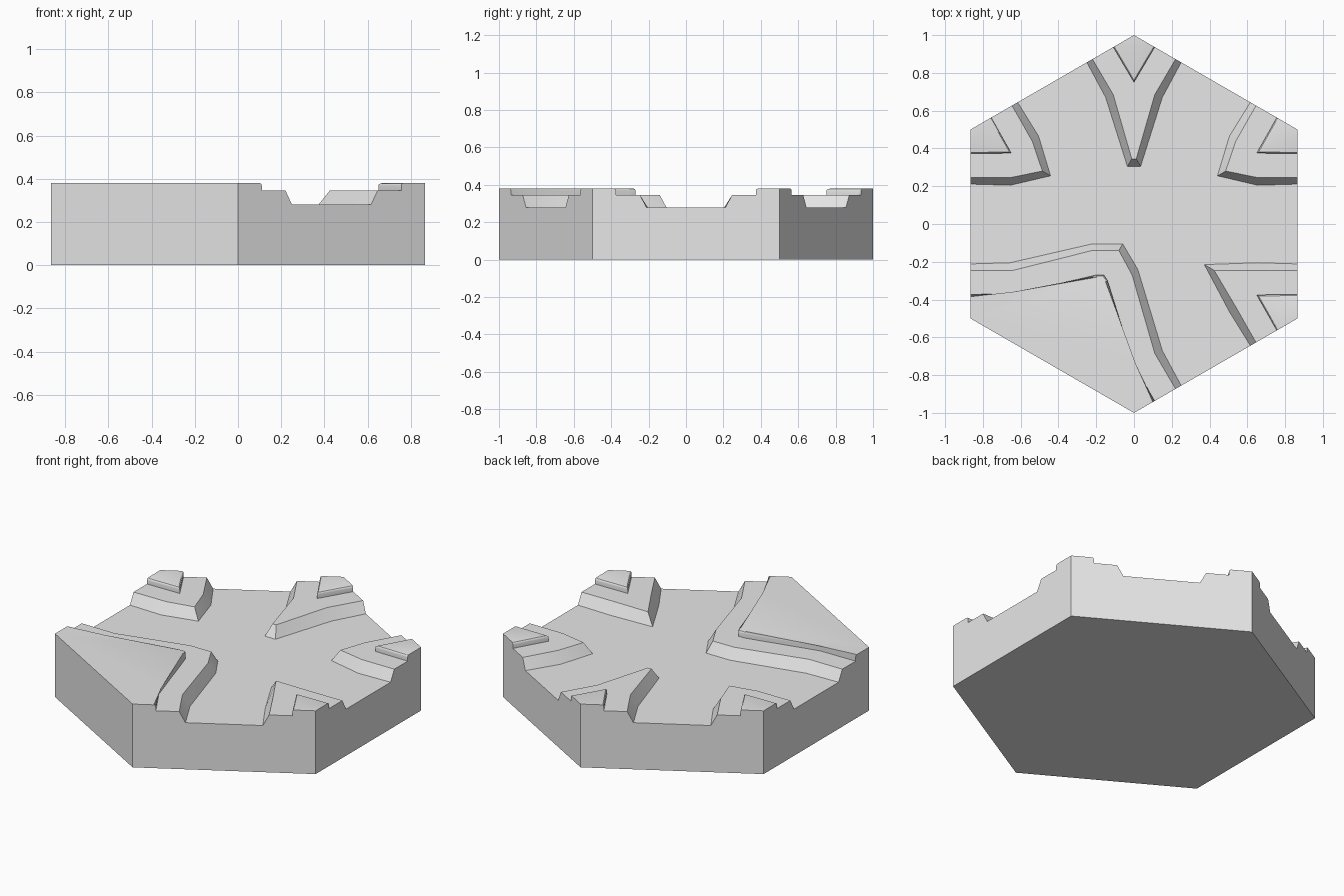
import bpy
import bmesh
from math import radians, sqrt
from mathutils import Matrix, Vector

cube = bpy.data.objects.get("Cube")
if cube:
    bpy.data.objects.remove(cube, do_unlink=True)

BED, BANK, TOP = 0.28, 0.345, 0.38
BEVEL = 0.012


def rim(x):
    """Point on the hexagon edge next to the corner at (0, 1)."""
    return (x, 1 - abs(x) / sqrt(3))


def turn(points, degrees):
    m = Matrix.Rotation(radians(degrees), 2)
    return [m @ Vector(p) for p in points]


def side(edge, bend):
    return [rim(edge), bend], [(-bend[0], bend[1]), rim(-edge)]


FOOT = side(0.25, (0.15, 0.67))    # foot of the bank
CREST = side(0.22, (0.11, 0.685))  # crest of the bank
STEP = side(0.11, (0, 0.75))       # edge of the upper terrace


def corner_plateau(angle, foot_tip, crest_tip):
    """Plateau round one corner; only the length of its point differs."""
    foot = FOOT[0] + foot_tip + FOOT[1]
    crest = CREST[0] + crest_tip + CREST[1]
    step = STEP[0] + STEP[1][1:]
    return [turn(p, angle) for p in ([(0, 1)], foot, crest, step)]


def wide_plateau():
    """Plateau that joins the front right corner and the front corner."""
    foot_mid = [(-0.22, -0.105), (-0.06, -0.105), (0.02, -0.24)]
    crest_mid = [(-0.22, -0.14), (-0.08, -0.14), (-0.01, -0.27)]
    step_mid = [(-0.63, -0.37), (-0.2, -0.27), (-0.16, -0.27),
                (-0.14, -0.3), (0, -0.75)]

    def ends(part, middle):
        return (turn(part[0], 120) + [Vector(p) for p in middle]
                + turn(part[1], 180))

    step = (turn(STEP[0][:1], 120) + [Vector(p) for p in step_mid]
            + turn(STEP[1][1:], 180))
    corners = turn([(0, 1)], 120) + turn([(0, 1)], 180)
    return [corners, ends(FOOT, foot_mid), ends(CREST, crest_mid), step]


# Plateaus in counter-clockwise order
plateaus = [
    corner_plateau(0, [(0.035, 0.305), (-0.035, 0.305)],
                   [(0.012, 0.345), (-0.012, 0.345)]),
    corner_plateau(60, [(0, 0.51)], [(0, 0.56)]),
    wide_plateau(),
    corner_plateau(240, [(0, 0.43)], [(0, 0.49)]),
    corner_plateau(300, [(0, 0.51)], [(0, 0.56)]),
]

bm = bmesh.new()


def ring(points, z):
    return [bm.verts.new((p[0], p[1], z)) for p in points]


def strip(low, high):
    for i in range(len(low) - 1):
        bm.faces.new((low[i], low[i + 1], high[i + 1], high[i]))


# Banks and terraces
parts = []
for corners, foot, crest, step in plateaus:
    p = dict(base=ring(corners, 0), corner=ring(corners, TOP),
             foot=ring(foot, BED), crest=ring(crest, BANK),
             step=ring(step, BANK), edge=ring(step, TOP))
    strip(p["foot"], p["crest"])
    strip(p["step"], p["edge"])
    bm.faces.new(p["crest"] + p["step"][::-1])
    bm.faces.new(p["edge"] + p["corner"][::-1])
    if len(corners) > 1:
        bm.faces.new(p["base"] + p["corner"][::-1])
    parts.append(p)

# Channel bed and underside
bm.faces.new([v for p in parts for v in p["foot"]])
bm.faces.new([v for p in parts for v in p["base"]][::-1])

# Outer walls that follow the terraces, banks and bed
LEVELS = ["corner", "edge", "step", "crest", "foot"]
for p, q in zip(parts, parts[1:] + parts[:1]):
    down = [p[k][-1] for k in LEVELS]
    up = [q[k][0] for k in reversed(LEVELS)]
    bm.faces.new(down + up + [q["base"][0], p["base"][-1]])

# Rounded terrace edges
rounded = [bm.edges.get(pair) for p in parts
           for pair in zip(p["edge"], p["edge"][1:])]
bmesh.ops.bevel(bm, geom=rounded, offset=BEVEL, segments=3,
                profile=0.5, affect='EDGES')
bmesh.ops.recalc_face_normals(bm, faces=bm.faces[:])

mesh = bpy.data.meshes.new("river_tile")
bm.to_mesh(mesh)
bm.free()
tile = bpy.data.objects.new("river_tile", mesh)
bpy.context.collection.objects.link(tile)

# Plain grey material
grey = bpy.data.materials.new("light grey")
grey.use_nodes = True
colour = (0.8, 0.8, 0.8, 1)
grey.diffuse_color = colour
grey.node_tree.nodes["Principled BSDF"].inputs["Base Color"].default_value = colour
mesh.materials.append(grey)

bpy.ops.object.select_all(action='DESELECT')
tile.select_set(True)
bpy.context.view_layer.objects.active = tile
bpy.ops.object.shade_smooth_by_angle(angle=radians(30))
